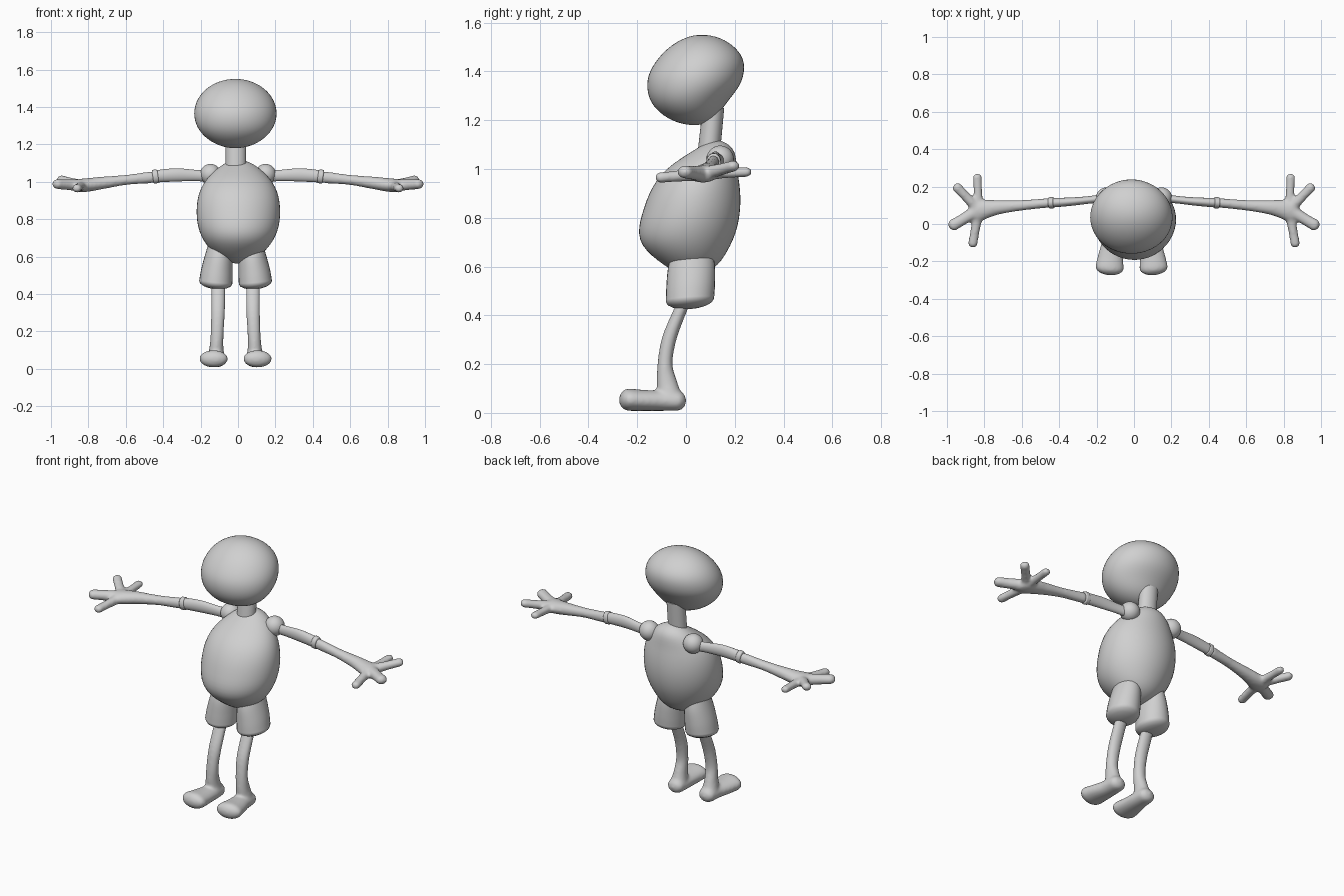
import bpy, bmesh, math
from mathutils import Vector

cube = bpy.data.objects.get("Cube")
if cube:
    bpy.data.objects.remove(cube, do_unlink=True)

GREY = (0.63, 0.63, 0.63, 1)
clay = bpy.data.materials.new("clay_grey")
clay.use_nodes = True
clay.diffuse_color = GREY
clay.node_tree.nodes["Principled BSDF"].inputs["Base Color"].default_value = GREY


def sample(rows, f):
    """Smooth curve through evenly spaced rows."""
    last = len(rows) - 1
    i = min(int(f), last - 1)
    u = f - i
    out = []
    for b, c, a, d in zip(rows[i], rows[i + 1], rows[max(i - 1, 0)], rows[min(i + 2, last)]):
        m, n = (c - a) / 2, (d - b) / 2
        out.append(b + u * (m + u * (3 * (c - b) - 2 * m - n + u * (2 * (b - c) + m + n))))
    return out


def finish(bm, name):
    bmesh.ops.recalc_face_normals(bm, faces=bm.faces)
    for face in bm.faces:
        face.smooth = True
    mesh = bpy.data.meshes.new(name)
    bm.to_mesh(mesh)
    bm.free()
    mesh.set_sharp_from_angle(angle=math.radians(45))
    mesh.materials.append(clay)
    obj = bpy.data.objects.new(name, mesh)
    bpy.context.collection.objects.link(obj)
    return obj


def egg(name, x, z, rz, rows):
    """Sphere reshaped by rows of (centre y, radius x, radius y), bottom to top."""
    bm = bmesh.new()
    bmesh.ops.create_uvsphere(bm, u_segments=48, v_segments=32, radius=1)
    for v in bm.verts:
        phi = math.asin(max(-1, min(1, v.co.z)))
        yc, rx, ry = sample(rows, (phi / math.pi + 0.5) * (len(rows) - 1))
        v.co = (x + v.co.x * rx, yc + v.co.y * ry, z + v.co.z * rz)
    return finish(bm, name)


def tube(bm, points, ref, dome=1.0, sides=28, shear=0.0, x0=0.0, s=1):
    """Loft of ellipses along points (x, y, z, side radius, ref radius) with domed ends."""
    steps = 6 * (len(points) - 1)
    rings = []
    rows = [sample(points, k / 6) for k in range(steps + 1)]
    for k, row in enumerate(rows):
        t = Vector(rows[min(k + 1, steps)][:3]) - Vector(rows[max(k - 1, 0)][:3])
        rings.append((Vector(row[:3]), t.normalized(), row[3], row[4]))

    def cap(ring, sign):
        c, t, a, b = ring
        size = min(a, b) * dome * sign
        return [(c + t * size * math.sin(q), t, a * math.cos(q), b * math.cos(q))
                for q in (0.4, 0.8, 1.15, 1.45)]
    if dome:
        rings = cap(rings[0], -1)[::-1] + rings + cap(rings[-1], 1)
    loops = []
    for c, t, a, b in rings:
        side = t.cross(ref).normalized()
        up = side.cross(t)
        loop = []
        for j in range(sides):
            q = math.tau * j / sides
            p = c + side * a * math.cos(q) + up * b * math.sin(q)
            p.z += shear * (p.y - c.y)
            loop.append(bm.verts.new((x0 + s * p.x, p.y, p.z)))
        loops.append(loop)
    for l1, l2 in zip(loops, loops[1:]):
        for j in range(sides):
            k = (j + 1) % sides
            bm.faces.new((l1[j], l1[k], l2[k], l2[j]))
    bm.faces.new(loops[0])
    bm.faces.new(loops[-1])


def blend(obj, rounds):
    """Fuse overlapping tubes into one soft skin."""
    remesh = obj.modifiers.new("fuse", "REMESH")
    remesh.mode = "VOXEL"
    remesh.voxel_size = 0.008
    remesh.use_smooth_shade = True
    soft = obj.modifiers.new("soften", "SMOOTH")
    soft.factor = 0.5
    soft.iterations = rounds


Y, Z = Vector((0, 1, 0)), Vector((0, 0, 1))
LEG_X = -0.013  # legs and head sit slightly off the middle

# Head, torso and neck
egg("head", -0.014, 1.365, 0.185, [
    (.035, .21, .172), (.021, .215, .174), (.0135, .219, .178), (.036, .22, .193),
    (.06, .22, .196), (.067, .22, .19), (.065, .22, .186)])
egg("torso", 0.002, 0.84, 0.277, [
    (.02, .2, .19), (.02, .21, .2), (.002, .223, .215), (.025, .223, .197),
    (.057, .222, .18), (.115, .2, .155), (.125, .19, .14)])
bm = bmesh.new()
tube(bm, [(-.011, .093, 1.06, .055, .046), (-.011, .113, 1.255, .055, .044)], Y, dome=0)
finish(bm, "neck")

# Digits: base, tip, thickness
PALM = (.83, .075, .98)
DIGITS = [((.838, .25, .988), .024), ((.945, .195, 1.012), .027),
          ((.965, -.005, .988), .032), ((.862, -.105, .965), .026)]

for side, s in (("left", 1), ("right", -1)):
    # Shoulder ball
    bm = bmesh.new()
    bmesh.ops.create_uvsphere(bm, u_segments=32, v_segments=20, radius=0.056)
    bmesh.ops.translate(bm, verts=bm.verts, vec=(s * 0.147, 0.14, 1.04))
    finish(bm, side + "_shoulder")

    # Upper arm
    bm = bmesh.new()
    tube(bm, [(.15, .14, 1.03, .024, .03), (.23, .13, 1.034, .02, .03),
              (.33, .12, 1.037, .022, .035), (.43, .114, 1.03, .025, .033)], Z, 0.3, s=s)
    finish(bm, side + "_upper_arm")

    # Elbow band
    bm = bmesh.new()
    tube(bm, [(.432, .114, 1.03, .03, .037), (.452, .113, 1.027, .03, .037)], Z, 0.25, s=s)
    finish(bm, side + "_elbow_band")

    # Forearm, palm and digits
    bm = bmesh.new()
    tube(bm, [(.455, .113, 1.025, .025, .032), (.6, .1, 1.01, .028, .027),
              (.72, .09, .995, .038, .033), (.79, .08, .985, .05, .036),
              (.84, .07, .98, .06, .036), (.865, .067, .98, .05, .032)], Z, 0.5, s=s)
    for tip, r in DIGITS:
        mid = Vector(PALM).lerp(Vector(tip), 0.6)
        tube(bm, [(*PALM, r * 1.15, r * 1.1), (*mid, r * 0.95, r * 0.9), (*tip, r, r * 0.85)],
             Z, s=s)
    blend(finish(bm, side + "_forearm_and_hand"), 8)

    # Trouser leg
    bm = bmesh.new()
    tube(bm, [(.085, .025, .67, .06, .08), (.09, .022, .6, .074, .096),
              (.1, .019, .52, .085, .1), (.106, .016, .462, .089, .099)],
         Y, 0.4, shear=0.12, x0=LEG_X, s=s)
    finish(bm, side + "_trouser_leg")

    # Shin and foot
    bm = bmesh.new()
    tube(bm, [(.093, -.005, .46, .037, .026), (.093, -.032, .4, .038, .027),
              (.094, -.07, .3, .037, .03), (.098, -.086, .2, .035, .031),
              (.102, -.078, .12, .037, .043), (.104, -.065, .06, .048, .05)],
         Y, 0.5, x0=LEG_X, s=s)
    tube(bm, [(.104, -.035, .05, .05, .042), (.105, -.1, .05, .055, .042),
              (.112, -.17, .051, .067, .043), (.118, -.235, .054, .077, .046)],
         Z, 0.85, x0=LEG_X, s=s)
    blend(finish(bm, side + "_shin_and_foot"), 8)
